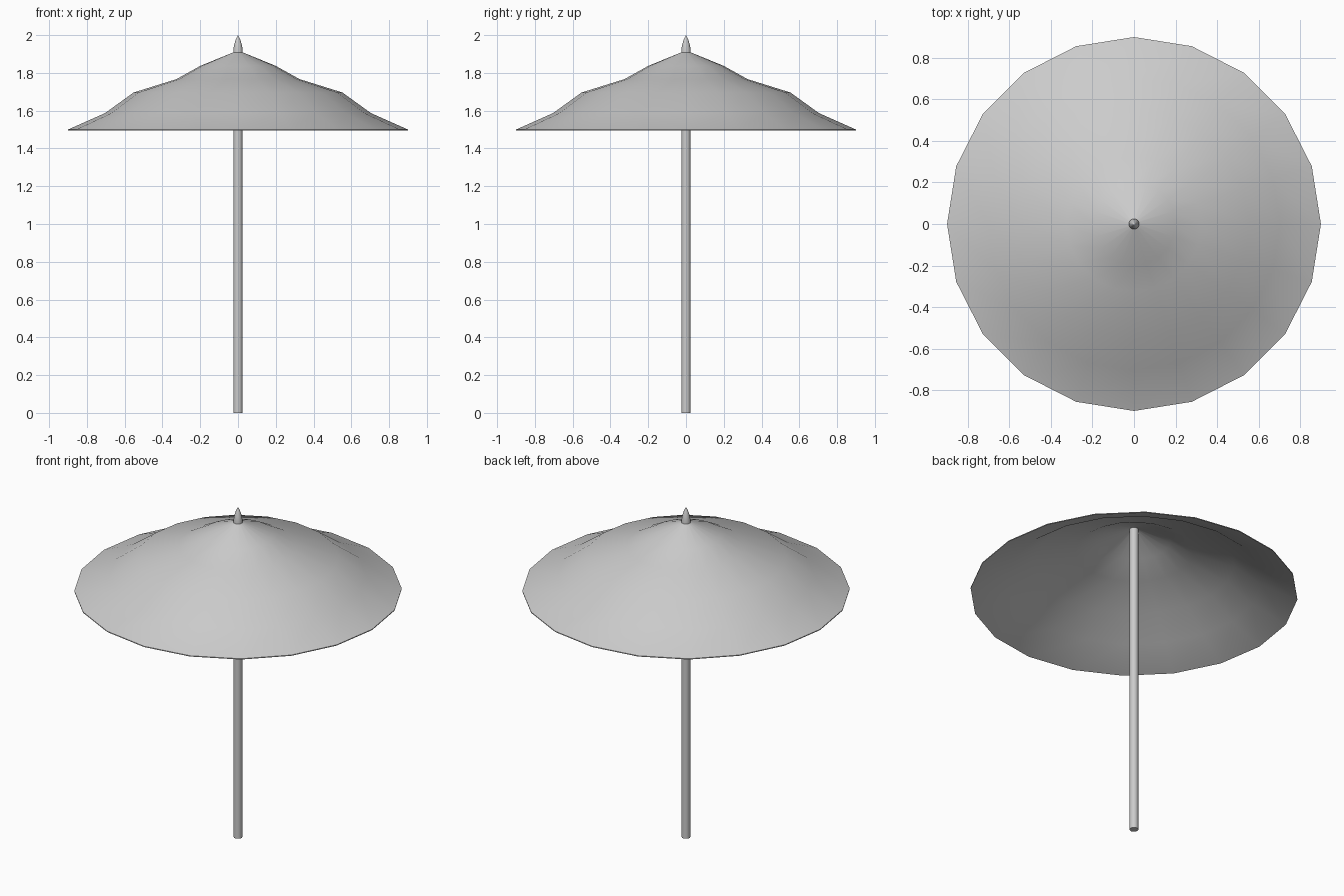
import bpy, math

if "Cube" in bpy.data.objects:
    bpy.data.objects.remove(bpy.data.objects["Cube"])

SIDES = 20


def lathe(name, profile, closed=False, angle=40):
    """Revolve an (r, z) profile around z; r = 0 points become poles."""
    verts, rings, faces = [], [], []
    for r, z in profile:
        start = len(verts)
        if r == 0:
            verts.append((0, 0, z))
            rings.append([start] * SIDES)
        else:
            for i in range(SIDES):
                a = 2 * math.pi * i / SIDES
                verts.append((r * math.cos(a), r * math.sin(a), z))
            rings.append(list(range(start, start + SIDES)))
    pairs = list(zip(rings, rings[1:]))
    if closed:
        pairs.append((rings[-1], rings[0]))
    for lo, hi in pairs:
        for i in range(SIDES):
            j = (i + 1) % SIDES
            loop = list(dict.fromkeys((lo[i], lo[j], hi[j], hi[i])))
            faces.append(loop)
    mesh = bpy.data.meshes.new(name)
    mesh.from_pydata(verts, [], faces)
    obj = bpy.data.objects.new(name, mesh)
    bpy.context.collection.objects.link(obj)
    bpy.ops.object.select_all(action='DESELECT')
    obj.select_set(True)
    bpy.context.view_layer.objects.active = obj
    bpy.ops.object.shade_smooth_by_angle(angle=math.radians(angle))
    return obj


# Canopy: thin shell, under side outward-to-inward reversed to close the section
top = [(0.9, 1.5), (0.704, 1.587), (0.553, 1.696),
       (0.326, 1.767), (0.2, 1.837), (0.022, 1.91)]
under = [(r, z - 0.005) for r, z in reversed(top)]
lathe("canopy", top + under, closed=True)

# Pole
lathe("pole", [(0, 0), (0.024, 0), (0.024, 1.908), (0, 1.908)])

# Pointed finial
lathe("finial", [(0, 1.905), (0.025, 1.905), (0.0245, 1.925), (0.02, 1.95),
                 (0.013, 1.973), (0.006, 1.99), (0, 2.0)], angle=50)
